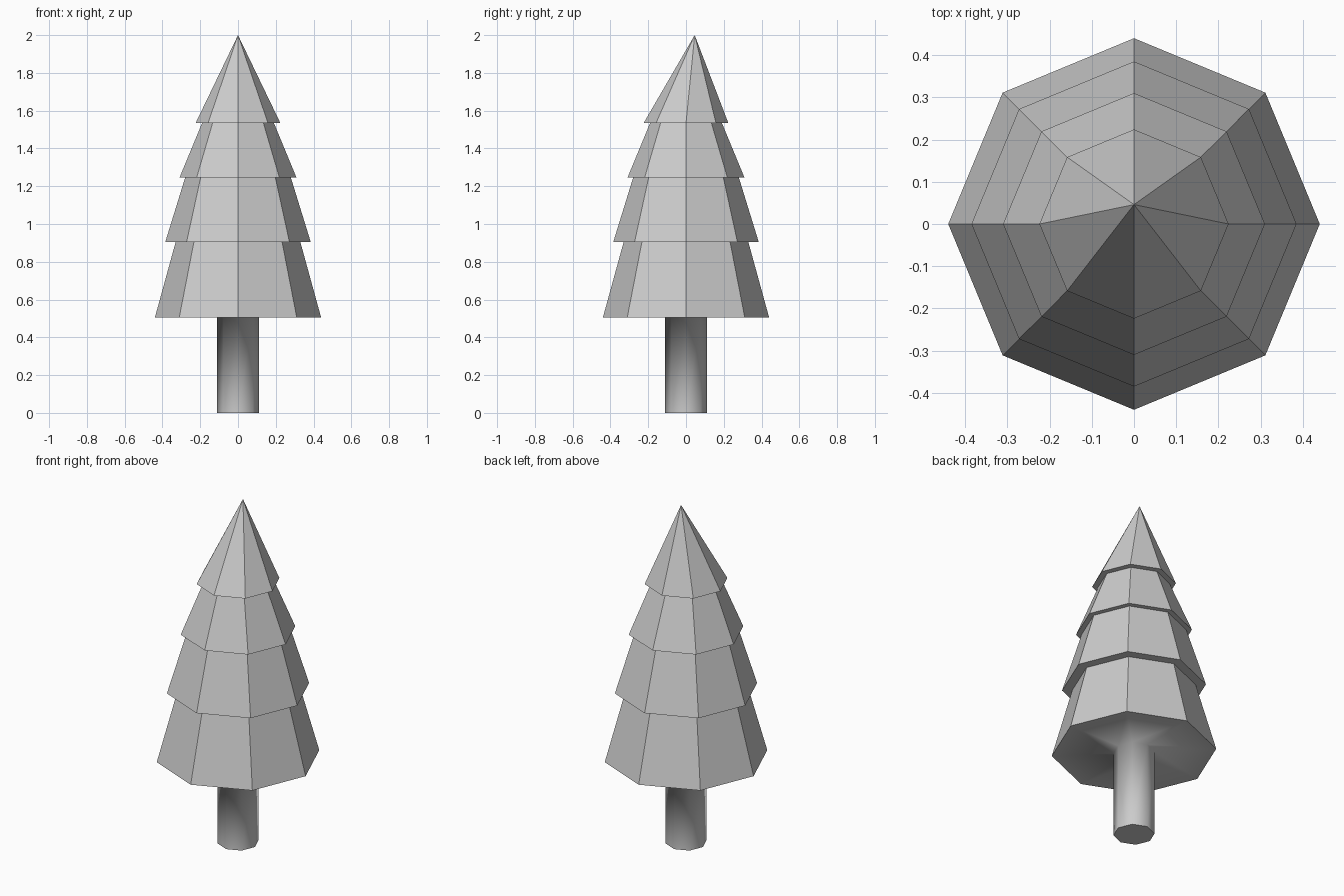
import bpy, bmesh, math

if "Cube" in bpy.data.objects:
    bpy.data.objects.remove(bpy.data.objects["Cube"])

SIDES = 8


def ring(bm, radius, z):
    angles = [2 * math.pi * i / SIDES for i in range(SIDES)]
    return [bm.verts.new((radius * math.cos(a), radius * math.sin(a), z)) for a in angles]


def bridge(bm, low, high, smooth):
    for i in range(SIDES):
        j = (i + 1) % SIDES
        bm.faces.new((low[i], low[j], high[j], high[i])).smooth = smooth


def lathe(name, profile, smooth, base_cap=False, apex=None):
    """Octagonal lathe of (radius, z) points, optionally capped or pointed."""
    bm = bmesh.new()
    rings = [ring(bm, r, z) for r, z in profile]
    for low, high in zip(rings, rings[1:]):
        bridge(bm, low, high, smooth)
    if base_cap:
        bm.faces.new(rings[0][::-1])
    if apex:
        tip = bm.verts.new(apex)
        top = rings[-1]
        for i in range(SIDES):
            bm.faces.new((top[i], top[(i + 1) % SIDES], tip))
    mesh = bpy.data.meshes.new(name)
    bm.to_mesh(mesh)
    bm.free()
    obj = bpy.data.objects.new(name, mesh)
    bpy.context.collection.objects.link(obj)
    return obj


# Trunk, blending smoothly into the underside of the lowest branches
lathe("trunk", [(0.11, 0), (0.11, 0.505), (0.44, 0.505)], True, base_cap=True)

# Stepped foliage tiers: (bottom radius, bottom z, top radius, top z)
tiers = [(0.44, 0.505, 0.33, 0.905),
         (0.385, 0.905, 0.28, 1.245),
         (0.31, 1.245, 0.19, 1.535)]
profile = []
for r0, z0, r1, z1 in tiers:
    profile += [(r0, z0), (r1, z1)]
profile.append((0.224, 1.535))

# The tip leans slightly backwards
lathe("foliage", profile, False, apex=(0, 0.046, 2.0))
